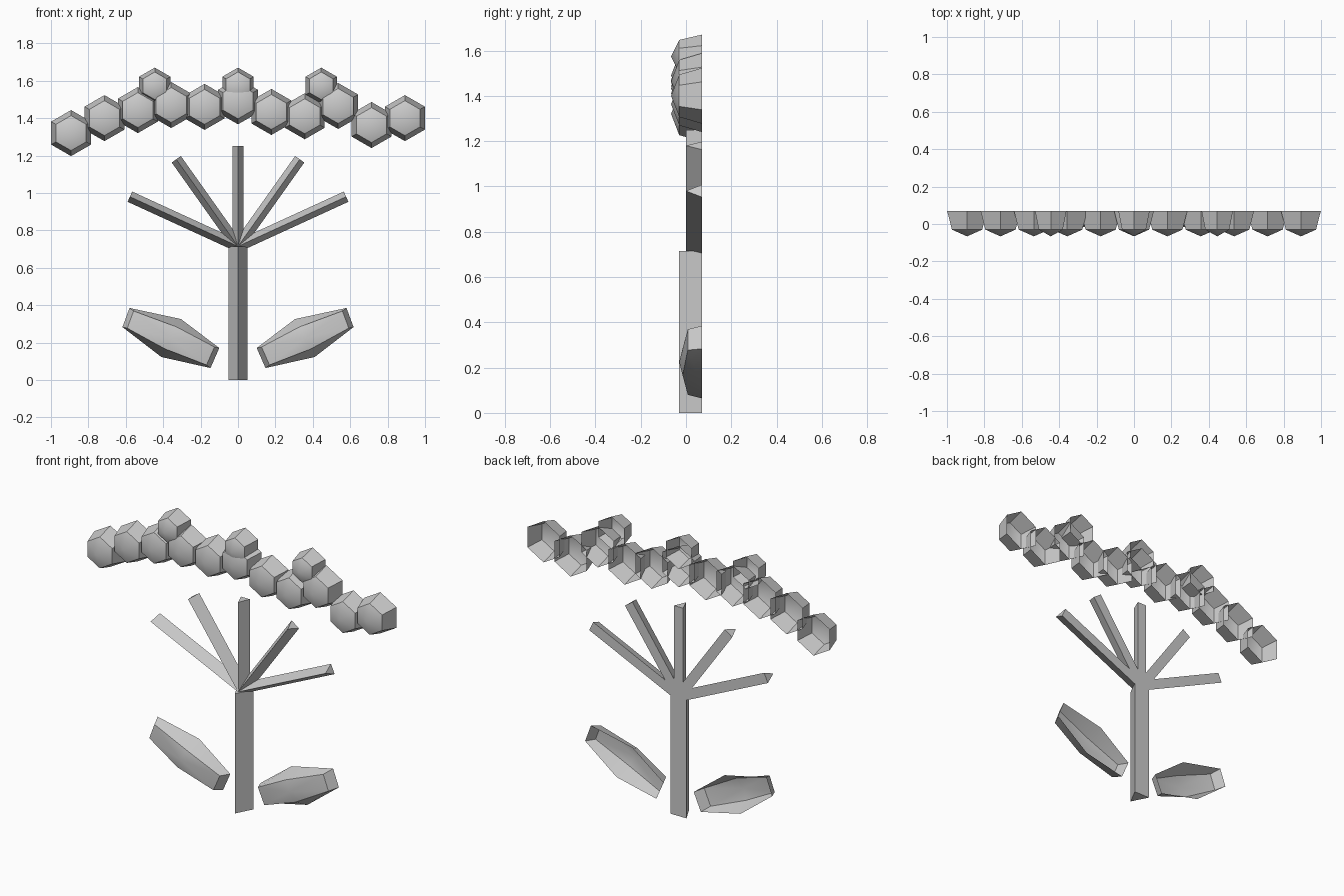
import bpy, bmesh, math
from mathutils import Vector

if "Cube" in bpy.data.objects:
    bpy.data.objects.remove(bpy.data.objects["Cube"])

BACK = 0.07

grey = bpy.data.materials.new("light_grey")
grey.diffuse_color = (0.6, 0.6, 0.6, 1)
grey.use_nodes = True
grey.node_tree.nodes["Principled BSDF"].inputs["Base Color"].default_value = grey.diffuse_color


def build(name, verts, faces, angle=None):
    """Make an object from points and faces, optionally smoothed by angle."""
    mesh = bpy.data.meshes.new(name)
    mesh.from_pydata([tuple(v) for v in verts], [], faces)
    mesh.materials.append(grey)
    obj = bpy.data.objects.new(name, mesh)
    bpy.context.collection.objects.link(obj)
    bm = bmesh.new()
    bm.from_mesh(mesh)
    bmesh.ops.recalc_face_normals(bm, faces=bm.faces)
    # open shells face the front
    if min(f.calc_center_median().y for f in bm.faces) < 0:
        front = min(bm.faces, key=lambda f: f.calc_center_median().y)
        if front.normal.y > 0:
            bmesh.ops.reverse_faces(bm, faces=bm.faces)
    bm.to_mesh(mesh)
    bm.free()
    if angle:
        bpy.ops.object.select_all(action='DESELECT')
        obj.select_set(True)
        bpy.context.view_layer.objects.active = obj
        bpy.ops.object.shade_smooth_by_angle(angle=math.radians(angle))
    return obj


def triangular_bar(name, start, end, half_width, ridge_y):
    """Three-sided bar with a flat back and a ridge towards the front."""
    a, b = Vector((start[0], 0, start[1])), Vector((end[0], 0, end[1]))
    d = (b - a).normalized()
    side = Vector((d.z, 0, -d.x)) * half_width
    back, ridge = Vector((0, BACK, 0)), Vector((0, ridge_y, 0))
    verts = [p + o for p in (a, b) for o in (back - side, back + side, ridge)]
    build(name, verts, [(0, 1, 2), (3, 4, 5), (0, 1, 4, 3),
                        (1, 2, 5, 4), (2, 0, 3, 5)])


def blossom(name, x, z, r):
    """Hollow six-sided cup, open at the back, with a low dome in front."""
    def ring(radius, y):
        return [(x + radius * math.sin(i * math.pi / 3), y,
                 z + radius * math.cos(i * math.pi / 3)) for i in range(6)]
    verts = ring(r, BACK) + ring(r * 0.76, -0.03) + [(x, -0.066, z)]
    faces = []
    for i in range(6):
        j = (i + 1) % 6
        faces += [(i, j, 6 + j, 6 + i), (6 + i, 6 + j, 12)]
    build(name, verts, faces, 30)


def leaf(name, sign):
    """Hollow six-cornered leaf bowl, open at the back."""
    rim = [(0.58, 0.385), (0.305, 0.326), (0.10, 0.171),
           (0.147, 0.064), (0.41, 0.123), (0.618, 0.283)]
    cx, cz = 0.36, 0.225
    verts = [(sign * x, BACK, z) for x, z in rim]
    for i, (x, z) in enumerate(rim):
        s, y = (0.58, -0.015) if i in (1, 4) else (0.9, 0.008)
        verts.append((sign * (cx + (x - cx) * s), y, cz + (z - cz) * s))
    verts.append((sign * cx, -0.03, cz))
    faces = []
    for i in range(6):
        j = (i + 1) % 6
        faces += [(i, j, 6 + j, 6 + i), (6 + i, 6 + j, 12)]
    build(name, verts, faces, 42)


# Stem and fan of branches
triangular_bar("stem", (0, 0), (0, 0.715), 0.052, -0.03)
for i, tip in enumerate([(-0.578, 0.98), (-0.33, 1.18), (0, 1.25),
                         (0.33, 1.18), (0.578, 0.98)]):
    triangular_bar(f"branch_{i + 1}", (0, 0.715), tip, 0.03, 0.0)

# Pair of leaves
leaf("left_leaf", -1)
leaf("right_leaf", 1)

# Row of large blossoms, evenly spaced in x
heights = [1.32, 1.40, 1.443, 1.47, 1.46, 1.49, 1.433, 1.41, 1.465, 1.363, 1.40]
for i, z in enumerate(heights):
    blossom(f"blossom_{i + 1}", (i - 5) * 0.1785, z, 0.123)

# Small blossoms on top
for i, x in enumerate((-0.445, 0, 0.445)):
    blossom(f"small_blossom_{i + 1}", x, 1.573, 0.097)
